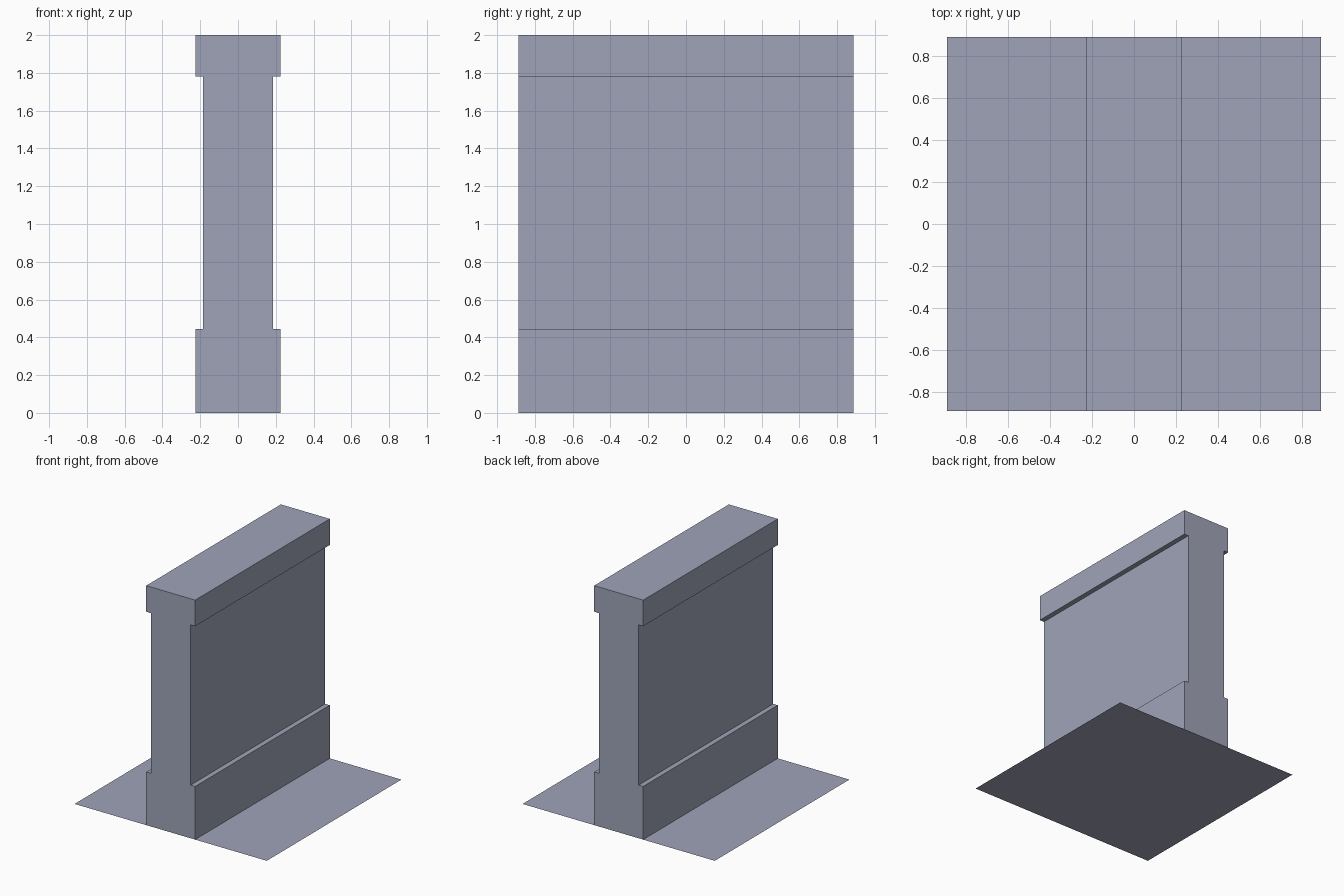
import bpy

if "Cube" in bpy.data.objects:
    bpy.data.objects.remove(bpy.data.objects["Cube"])

stone = bpy.data.materials.new("blue_grey_stone")
stone.diffuse_color = (0.35, 0.37, 0.48, 1.0)
stone.use_nodes = True
stone.node_tree.nodes["Principled BSDF"].inputs["Base Color"].default_value = stone.diffuse_color

HALF = 0.888      # half length of the wall and half size of the base sheet
WIDE, SLIM = 0.226, 0.184
PLINTH, CAP, TOP = 0.444, 1.782, 2.0


def make(name, verts, faces):
    mesh = bpy.data.meshes.new(name)
    mesh.from_pydata(verts, [], faces)
    mesh.materials.append(stone)
    mesh.update()
    obj = bpy.data.objects.new(name, mesh)
    bpy.context.collection.objects.link(obj)
    return obj


# wall: plinth, slim body and cap as one profile, swept along y
right = [(WIDE, 0), (WIDE, PLINTH), (SLIM, PLINTH), (SLIM, CAP), (WIDE, CAP), (WIDE, TOP)]
profile = right + [(-x, z) for x, z in reversed(right)]
n = len(profile)
verts = [(x, y, z) for y in (-HALF, HALF) for x, z in profile]
faces = [tuple(range(n)), tuple(range(2 * n - 1, n - 1, -1))]
# the last span is the underside, which the base sheet closes
faces += [(i + 1, i, i + n, i + 1 + n) for i in range(n - 1)]
make("wall", verts, faces)

# flat base sheet under the wall
make("base_sheet",
     [(-HALF, -HALF, 0), (HALF, -HALF, 0), (HALF, HALF, 0), (-HALF, HALF, 0)],
     [(0, 1, 2, 3)])
